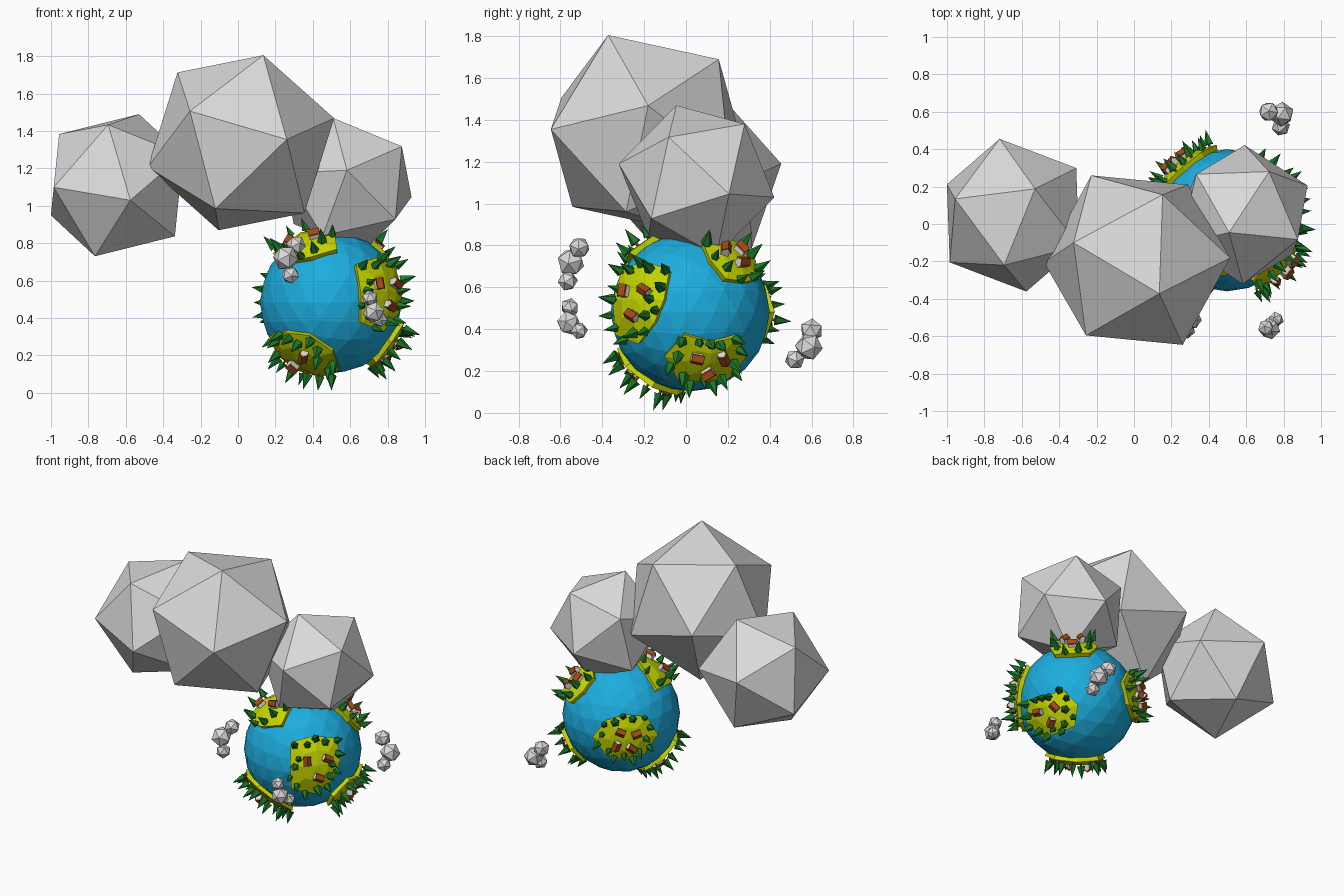
import bpy, bmesh, math, random
from mathutils import Vector, Matrix

random.seed(4)
if "Cube" in bpy.data.objects:
    bpy.data.objects.remove(bpy.data.objects["Cube"])

CENTRE = Vector((0.497, 0.02, 0.483))
R_SEA, R_LAND = 0.38, 0.408


def material(name, rgb):
    m = bpy.data.materials.new(name)
    m.use_nodes = True
    m.diffuse_color = (*rgb, 1)
    m.node_tree.nodes["Principled BSDF"].inputs["Base Color"].default_value = (*rgb, 1)
    return m


SEA = material("sea blue", (0.012, 0.42, 0.74))
GRASS = material("grass lime", (0.57, 0.68, 0.0))
LEAF = material("leaf green", (0.012, 0.19, 0.022))
BROWN = material("roof brown", (0.34, 0.07, 0.01))
WALL = material("wall white", (0.72, 0.7, 0.68))
CLOUD = material("cloud grey", (0.7, 0.7, 0.7))


def finish(bm, name, *mats):
    bmesh.ops.recalc_face_normals(bm, faces=bm.faces)
    mesh = bpy.data.meshes.new(name)
    bm.to_mesh(mesh)
    bm.free()
    for m in mats:
        mesh.materials.append(m)
    obj = bpy.data.objects.new(name, mesh)
    bpy.context.collection.objects.link(obj)
    return obj


def frame(a, b):
    """Rotation with z along a and x leaning towards b."""
    z = Vector(a).normalized()
    y = z.cross(Vector(b)).normalized()
    return Matrix((y.cross(z), y, z)).transposed()


def puff(bm, centre, radius, corner, neighbour):
    """Icosahedron with one corner and a neighbouring corner aimed as given."""
    verts = bmesh.ops.create_icosphere(bm, subdivisions=1, radius=radius)["verts"]
    v = verts[0]
    w = v.link_edges[0].other_vert(v)
    rot = frame(corner, neighbour) @ frame(v.co, w.co).transposed()
    for p in verts:
        p.co = rot @ p.co + Vector(centre)


# Globe
bm = bmesh.new()
bmesh.ops.create_icosphere(bm, subdivisions=3, radius=R_SEA, matrix=Matrix.Translation(CENTRE))
finish(bm, "globe_sea", SEA)

# Large clouds
for name, *args in [
    ("cloud_middle", (0.016, -0.193, 1.337), 0.515, (0.12, -0.18, 0.47), (-0.34, 0.094, 0.374)),
    ("cloud_right", (-0.647, 0.047, 1.11), 0.422, (0.117, 0.14, 0.377), (0.356, -0.169, 0.158)),
    ("cloud_left", (0.587, 0.05, 1.11), 0.38, (-0.078, -0.095, 0.357), (0.131, 0.225, 0.282)),
]:
    bm = bmesh.new()
    puff(bm, *args)
    finish(bm, name, CLOUD)

# Small drifting clouds, three puffs each
clusters = {
    "small_cloud_front": [(0.31, -0.51, 0.79, 0.053), (0.255, -0.55, 0.72, 0.069), (0.28, -0.565, 0.63, 0.049)],
    "small_cloud_side": [(0.705, -0.555, 0.505, 0.045), (0.725, -0.56, 0.43, 0.059), (0.76, -0.51, 0.392, 0.042)],
    "small_cloud_back": [(0.72, 0.6, 0.395, 0.056), (0.79, 0.587, 0.315, 0.067), (0.785, 0.52, 0.255, 0.05)],
}
for name, puffs in clusters.items():
    bm = bmesh.new()
    for x, y, z, r in puffs:
        puff(bm, (x, y, z), r, [random.uniform(-1, 1) for _ in "xyz"], (0.3, 0.5, 0.8))
    finish(bm, name, CLOUD)


class Land:
    """A patch of land: centre direction and rim reach at equal angles."""

    def __init__(self, direction, rim):
        self.c = Vector(direction).normalized()
        self.east = Vector((0, 0, 1)).cross(self.c).normalized()
        self.north = self.c.cross(self.east)
        self.rim = rim

    def direction(self, turn, part):
        """Direction at a turn (in rim steps) and a part of the way to the rim."""
        n = len(self.rim)
        i = int(turn) % n
        f = turn - int(turn)
        reach = part * (self.rim[i] * (1 - f) + self.rim[(i + 1) % n] * f)
        a = math.tau * turn / n
        side = self.east * math.cos(a) + self.north * math.sin(a)
        return self.c * math.cos(reach) + side * math.sin(reach)


def build_land(land, name):
    bm = bmesh.new()
    n = len(land.rim)
    rings = []
    for part, radius in ((0.5, R_LAND), (1, R_LAND), (1, R_SEA * 0.95)):
        rings.append([bm.verts.new(CENTRE + land.direction(i, part) * radius) for i in range(n)])
    mid = bm.verts.new(CENTRE + land.c * R_LAND)
    for i in range(n):
        j = (i + 1) % n
        bm.faces.new((mid, rings[0][i], rings[0][j]))
        for a, b in zip(rings, rings[1:]):
            bm.faces.new((a[i], b[i], b[j], a[j]))
    bm.faces.new(rings[2])
    finish(bm, name, GRASS)


def stand(direction, height):
    """Placement standing on the globe with a random spin."""
    rot = direction.to_track_quat("Z", "Y").to_matrix().to_4x4()
    spin = Matrix.Rotation(random.uniform(0, math.tau), 4, "Z")
    return Matrix.Translation(CENTRE + direction * height) @ rot @ spin


def add_tree(bm, direction, size):
    place = stand(direction, R_LAND - 0.012)
    for radius, tip, low, depth, slot in ((0.008, 0.008, 0, 0.035, 1), (0.03, 0, 0.025, 0.09, 0)):
        new = bmesh.ops.create_cone(
            bm, cap_ends=True, segments=5, radius1=radius * size, radius2=tip * size,
            depth=depth * size, matrix=place @ Matrix.Translation((0, 0, (low + depth / 2) * size)))
        for f in {f for v in new["verts"] for f in v.link_faces}:
            f.material_index = slot


def add_prism(bm, profile, length, place, slot):
    ends = [[bm.verts.new(place @ Vector((x, s * length / 2, z))) for x, z in profile] for s in (-1, 1)]
    n = len(profile)
    faces = [bm.faces.new(ends[0]), bm.faces.new(ends[1][::-1])]
    for i in range(n):
        j = (i + 1) % n
        faces.append(bm.faces.new((ends[0][i], ends[1][i], ends[1][j], ends[0][j])))
    for f in faces:
        f.material_index = slot


def add_house(bm, direction):
    place = stand(direction, R_LAND - 0.01)
    add_prism(bm, [(-.019, 0), (.019, 0), (.019, .034), (0, .051), (-.019, .034)], 0.054, place, 0)
    add_prism(bm, [(-.025, .029), (0, .05), (.025, .029), (.025, .037), (0, .059), (-.025, .037)],
              0.06, place, 1)


# Lands with their trees and houses
lands = {
    "front": ((0.74, -0.65, 0.15), (.4, .55, .48, .57, .44, .6, .54, .4), 16, 3),
    "top": ((-0.37, -0.42, 0.82), (.56, .43, .38, .42, .68, .42, .4, .42), 12, 2),
    "back": ((-0.63, 0.77, 0.0), (.55, .5, .42, .45, .55, .45, .4, .45), 15, 4),
    "top_back": ((0.53, 0.53, 0.66), (.4, .42, .36, .42, .38, .42, .36, .42), 10, 3),
    "side": ((0.75, 0.22, -0.6), (.5, .47, .28, .5, .54, .45, .33, .45), 15, 3),
    "bottom": ((-0.42, -0.48, -0.75), (.55, .52, .46, .52, .45, .5, .5, .56), 18, 2),
}
for name, (direction, rim, trees, houses) in lands.items():
    land = Land(direction, rim)
    build_land(land, name + "_land")
    bm = bmesh.new()
    for i in range(houses):
        add_house(bm, land.direction((i / houses * 8 + 0.7) % 8, 0.36))
    finish(bm, name + "_houses", WALL, BROWN)
    bm = bmesh.new()
    for i in range(trees):
        part = 0.5 + 0.44 * math.sqrt(((i * 7) % trees + 0.5) / trees)
        add_tree(bm, land.direction(i / trees * 8, part), random.uniform(0.7, 1.0))
    finish(bm, name + "_trees", LEAF, BROWN)
